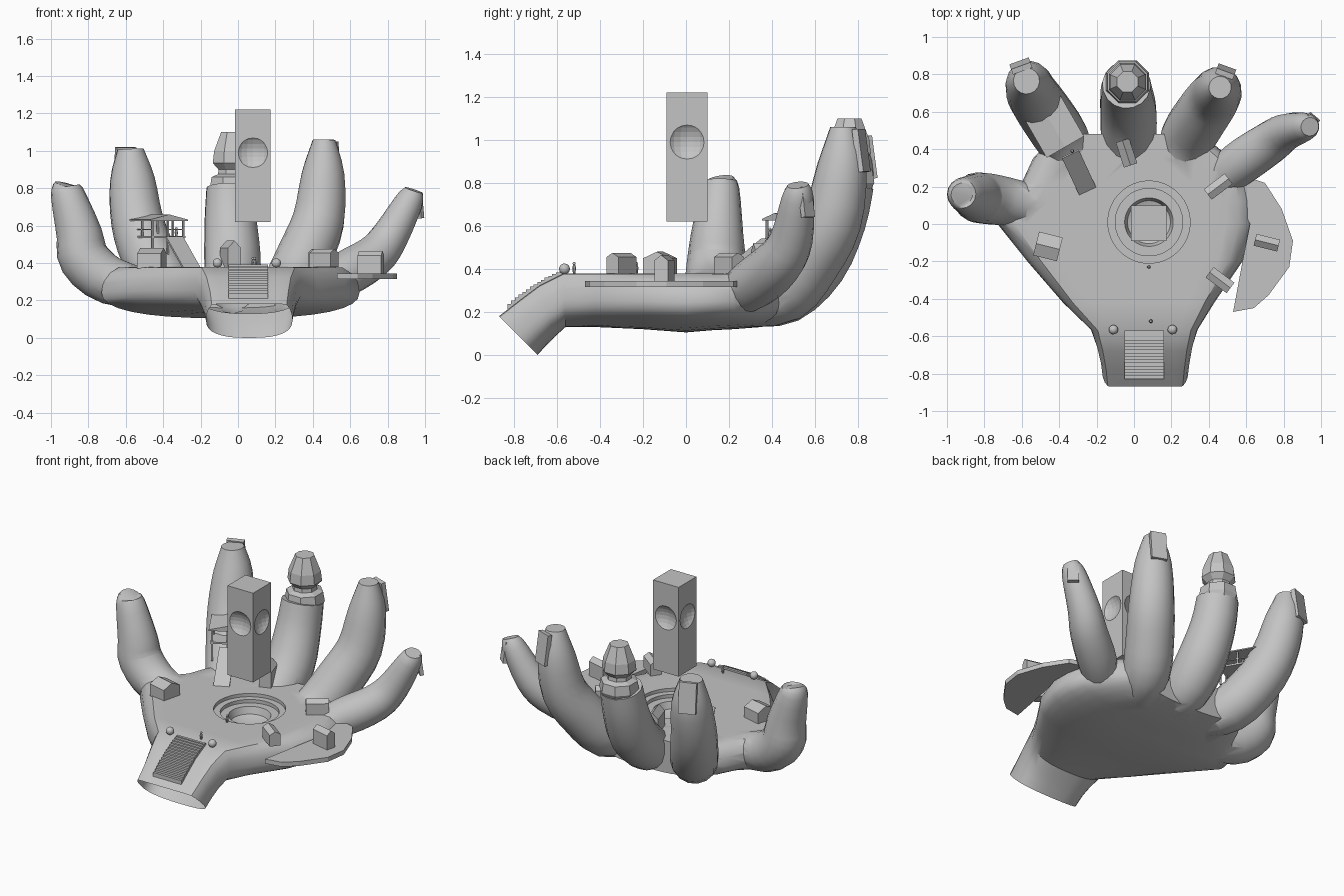
import bpy, bmesh, math
from mathutils import Vector, Matrix

cube = bpy.data.objects.get("Cube")
if cube:
    bpy.data.objects.remove(cube)

grey = bpy.data.materials.new("stone_grey")
grey.use_nodes = True
tone = (0.55, 0.55, 0.55, 1)
grey.diffuse_color = tone
for node in grey.node_tree.nodes:
    if node.type == 'BSDF_PRINCIPLED':
        node.inputs["Base Color"].default_value = tone


def smooth_shade(ob, angle):
    bpy.ops.object.select_all(action='DESELECT')
    ob.select_set(True)
    bpy.context.view_layer.objects.active = ob
    bpy.ops.object.shade_smooth_by_angle(angle=math.radians(angle))


def finish(bm, name):
    bmesh.ops.recalc_face_normals(bm, faces=bm.faces[:])
    mesh = bpy.data.meshes.new(name)
    bm.to_mesh(mesh)
    bm.free()
    mesh.materials.append(grey)
    ob = bpy.data.objects.new(name, mesh)
    bpy.context.collection.objects.link(ob)
    return ob


def loft(name, rings):
    """Skin a list of point rings and cap both ends."""
    bm = bmesh.new()
    loops = [[bm.verts.new(p) for p in ring] for ring in rings]
    n = len(loops[0])
    for a, b in zip(loops, loops[1:]):
        for i in range(n):
            j = (i + 1) % n
            bm.faces.new((a[i], a[j], b[j], b[i]))
    bm.faces.new(loops[0])
    bm.faces.new(loops[-1])
    return finish(bm, name)


def circle(sides, offset=0.0):
    angles = [math.tau * (i + offset) / sides for i in range(sides)]
    return [(math.cos(a), math.sin(a)) for a in angles]


def lathe(name, centre, profile, sides):
    x, y = centre
    return loft(name, [[(x + r * c, y + r * s, z) for c, s in circle(sides, .5)]
                       for r, z in profile])


def spline(points, steps):
    """Catmull-Rom curve through the points."""
    pts = [points[0]] + points + [points[-1]]
    out = []
    for a, b, c, d in zip(pts, pts[1:], pts[2:], pts[3:]):
        for k in range(steps):
            t = k / steps
            out.append(b + (c - a) * (t / 2) + (a * 2 - b * 5 + c * 4 - d) * (t * t / 2) +
                       (b * 3 - a - c * 3 + d) * (t * t * t / 2))
    return out + [points[-1]]


def tube(name, path):
    """Round limb through (x, y, z, radius) stations."""
    curve = spline([Vector(p) for p in path], 3)
    pts = [p.to_3d() for p in curve]
    rings = []
    for k, p in enumerate(pts):
        t = (pts[min(k + 1, len(pts) - 1)] - pts[max(k - 1, 0)]).normalized()
        side = t.cross(Vector((-0.3, 1, -0.6))).normalized()
        up = side.cross(t)
        rings.append([p + curve[k].w * (side * c + up * s) for c, s in circle(16)])
    return loft(name, rings)


def box(name, centre, size, turn=0, tilt=0):
    bm = bmesh.new()
    m = (Matrix.Translation(centre) @ Matrix.Rotation(math.radians(turn), 4, 'Z') @
         Matrix.Rotation(math.radians(tilt), 4, 'X') @ Matrix.Diagonal((*size, 1)))
    bmesh.ops.create_cube(bm, size=1, matrix=m)
    return finish(bm, name)


def gable(name, place, length, width, wall, peak, turn):
    """Gabled block with its ridge along local x."""
    w = width / 2
    outline = [(-w, 0), (w, 0), (w, wall), (0, peak), (-w, wall)]
    m = Matrix.Translation(place) @ Matrix.Rotation(math.radians(turn), 4, 'Z')
    return loft(name, [[m @ Vector((end, a, b)) for a, b in outline]
                       for end in (-length / 2, length / 2)])


def balls(name, places, radius):
    bm = bmesh.new()
    for p in places:
        bmesh.ops.create_uvsphere(bm, u_segments=24, v_segments=16, radius=radius,
                                  matrix=Matrix.Translation(p))
    return finish(bm, name)


def combine(target, other, operation):
    """Boolean the other object into the target and drop it."""
    other.hide_render = True
    mod = target.modifiers.new("combine", 'BOOLEAN')
    mod.operation = operation
    mod.solver = 'EXACT'
    mod.object = other
    bpy.context.view_layer.objects.active = target
    bpy.ops.object.modifier_apply(modifier=mod.name)
    bpy.data.objects.remove(other)


# Wrist stations: top y, top z, bottom y, bottom z, right edge, left edge
deck = .38
stations = [(-.87, .18, -.69, 0, -.17, .29), (-.78, .25, -.65, .045, -.18, .3),
            (-.68, .325, -.61, .085, -.2, .315), (-.57, deck, -.56, .13, -.23, .34)]
# Upright palm stations: y, bottom z, right edge, left edge
for y, low, right, left in [(-.42, .13, -.38, .43), (-.2, .12, -.57, .58), (0, .105, -.73, .65),
                            (.12, .115, -.7, .645), (.22, .12, -.6, .62), (.35, .13, -.54, .52),
                            (.48, .16, -.42, .36)]:
    stations.append((y, deck, y, low, right, left))
rings = []
for top_y, top_z, low_y, low_z, right, left in stations:
    ring = []
    for c, s in circle(32):
        u = (math.copysign(abs(c) ** .75, c) + 1) / 2
        v = min(1, 1.5 * s ** .75) if s > 0 else -abs(s) ** .85
        t = (v + 1) / 2
        ring.append((right + u * (left - right), low_y + t * (top_y - low_y),
                     low_z + t * (top_z - low_z)))
    rings.append(ring)
hand = loft("hand", rings)

# Fingers, merged into the palm
thumb = tube("thumb", [(-.42, .08, .25, .1), (-.68, .12, .305, .13), (-.82, .14, .42, .137),
                       (-.85, .145, .56, .122), (-.915, .16, .78, .088), (-.92, .16, .82, .06)])
index = tube("index_finger", [(-.28, .26, .24, .1), (-.38, .45, .29, .145), (-.48, .6, .45, .148),
                              (-.54, .69, .63, .14), (-.565, .755, .85, .12),
                              (-.575, .765, 1.01, .07)])
middle = tube("middle_finger", [(-.03, .28, .23, .1), (-.03, .45, .285, .145),
                                (-.03, .6, .43, .152), (-.04, .7, .63, .14),
                                (-.04, .745, .8, .13)])
ring_finger = tube("ring_finger", [(.2, .26, .23, .1), (.28, .45, .29, .145), (.36, .58, .45, .148),
                                   (.43, .68, .63, .14), (.455, .725, .88, .115),
                                   (.46, .73, 1.06, .06)])
little = tube("little_finger", [(.42, .2, .26, .09), (.56, .32, .335, .12), (.72, .43, .43, .115),
                                (.81, .49, .54, .1), (.915, .52, .73, .075),
                                (.94, .52, .79, .05)])
for finger in (thumb, index, middle, ring_finger, little):
    combine(hand, finger, 'UNION')

# Stepped round basin sunk in the palm
combine(hand, lathe("basin_cutter", (.08, .01),
                    [(.06, .27), (.115, .29), (.13, .335), (.18, .335), (.18, .358),
                     (.22, .358), (.22, .45)], 40), 'DIFFERENCE')

# Open end of the wrist
bm = bmesh.new()
bm.from_mesh(hand.data)
outward = Vector((0, -1, -1)).normalized()
end_cap = [f for f in bm.faces
           if f.calc_center_median().y < -.7 and f.normal.dot(outward) > .97]
bmesh.ops.delete(bm, geom=end_cap, context='FACES')
bm.to_mesh(hand.data)
bm.free()
smooth_shade(hand, 35)

# Finger nails, set nearly flush
box("index_nail", (-.605, .845, .92), (.11, .03, .2), 20, 8)
box("ring_nail", (.49, .815, .95), (.1, .03, .2), -20, 8)
box("little_nail", (.955, .56, .71), (.07, .025, .14), -40, 8)

# Faceted turret on the middle finger
lathe("turret", (-.035, .76), [(.11, .77), (.125, .8), (.115, .86), (.078, .875), (.075, .9),
                               (.108, .935), (.1, 1.0), (.06, 1.1)], 8)

# Floating tower with a round dent on each side
tower = box("floating_tower", (.08, .005, .92), (.19, .19, .6))
dents = [(.08 + a * .187, .005 + b * .187, .99) for a, b in circle(4)]
combine(tower, balls("dent_cutter", dents, .122), 'DIFFERENCE')

# Side terrace
edge = [(.5, .26), (.56, .265), (.7, .22), (.79, .08), (.85, -.09), (.83, -.23),
        (.72, -.38), (.64, -.45), (.53, -.47), (.58, -.2), (.62, 0)]
loft("side_terrace", [[(x, y, z) for x, y in edge] for z in (.315, .345)])

# Houses
gable("back_left_house", (.45, .2, deck), .14, .07, .075, .095, 37)
gable("front_left_house", (.46, -.3, deck), .14, .07, .075, .095, -37)
gable("terrace_house", (.71, -.1, .34), .13, .065, .1, .125, -14)
gable("right_house", (-.46, -.12, .37), .13, .13, .08, .11, -14)
gable("back_house", (-.04, .38, .37), .14, .075, .11, .15, 108)

# Stairs down the wrist
count = 15
for i in range(count):
    f = (i + .5) / count
    top = .395 - .1 * f - .065 * f * f
    box("stair", (.055, -.57 - .26 * f, top - .02), (.21, .26 / count, .04))

# Stair globes and small standing figures
smooth_shade(balls("stair_globes", [(-.11, -.565, .4), (.205, -.565, .4)], .025), 60)
for x, y, z in [(.09, -.52, deck), (.08, -.23, deck), (-.33, .39, .54)]:
    lathe("figure_body", (x, y), [(.006, z), (.01, z + .025), (.005, z + .04)], 8)
    balls("figure_head", [(x, y, z + .045)], .007)

# Lookout on the index finger: floor, posts, roof and ramp
turn = 30
spin = Matrix.Translation((-.43, .52, 0)) @ Matrix.Rotation(math.radians(turn), 4, 'Z')
box("lookout_floor", spin @ Vector((0, 0, .54)), (.21, .23, .012), turn)
gable("lookout_roof", spin @ Vector((0, 0, .625)), .25, .23, .008, .035, turn + 90)
for a in (-.095, 0, .095):
    for b in (-.11, 0, .11):
        low = .42 if b < 0 else .54
        box("lookout_post", spin @ Vector((a, b, (low + .63) / 2)), (.01, .01, .63 - low), turn)
    if a:
        box("lookout_rail", spin @ Vector((a, 0, .58)), (.007, .23, .007), turn)
box("lookout_ramp", (-.294, .275, .455), (.1, .275, .012), 25, 37)
